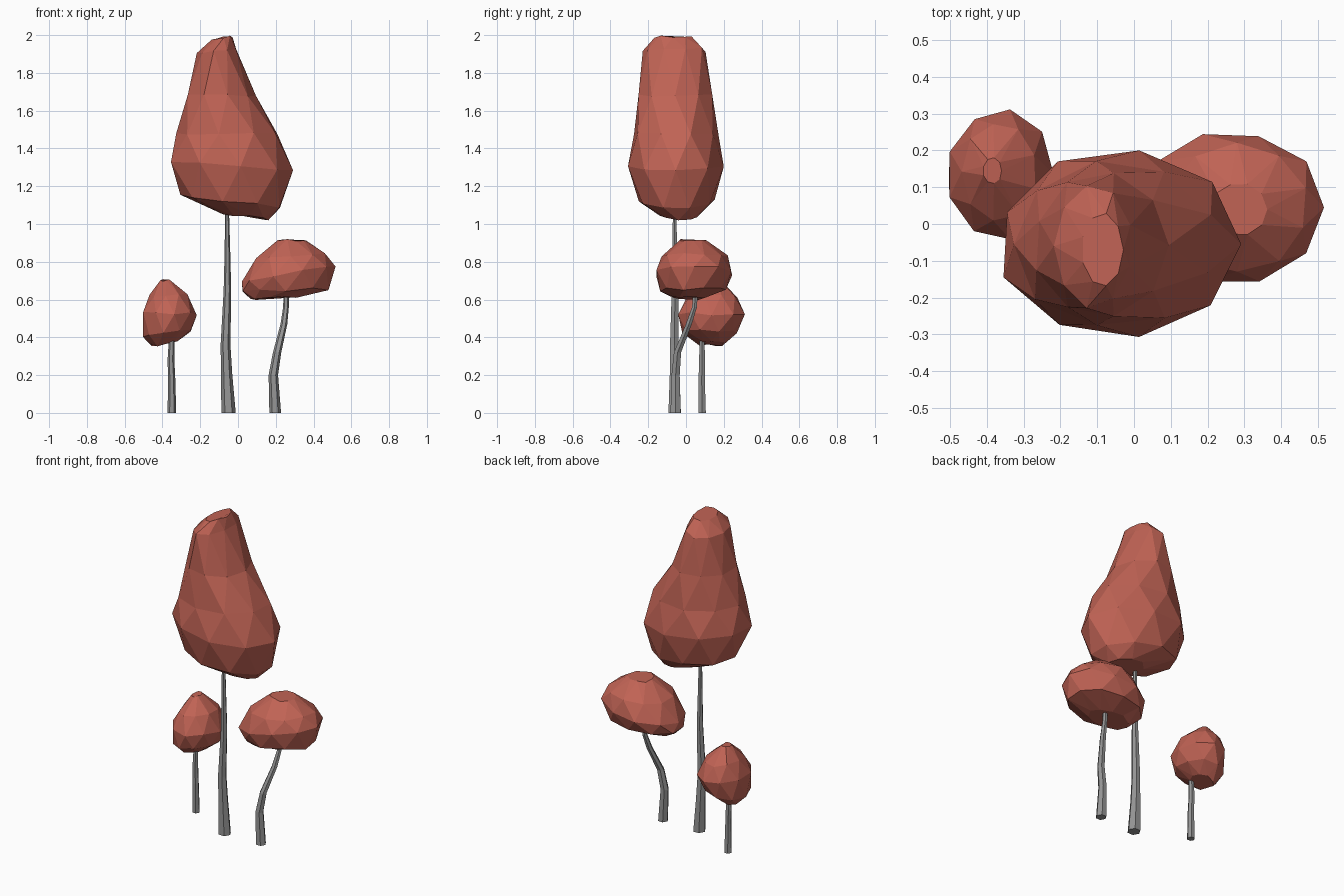
import bpy, bmesh, math, random
from mathutils import Vector

if "Cube" in bpy.data.objects:
    bpy.data.objects.remove(bpy.data.objects["Cube"])

random.seed(4)


def material(name, rgb):
    m = bpy.data.materials.new(name)
    m.diffuse_color = (*rgb, 1)
    m.use_nodes = True
    m.node_tree.nodes["Principled BSDF"].inputs["Base Color"].default_value = m.diffuse_color
    return m


RED = material("foliage red", (0.53, 0.125, 0.09))
GREY = material("bark grey", (0.30, 0.30, 0.30))


def finish(name, bm, mat):
    bmesh.ops.recalc_face_normals(bm, faces=bm.faces)
    me = bpy.data.meshes.new(name)
    bm.to_mesh(me)
    bm.free()
    me.materials.append(mat)
    ob = bpy.data.objects.new(name, me)
    bpy.context.collection.objects.link(ob)


def canopy(name, rings, n, jitter):
    """Faceted crown: each ring is z, x min, x max, y min, y max, slope along x."""
    bm = bmesh.new()
    loops = []
    for k, (z, x0, x1, y0, y1, slope) in enumerate(rings):
        cx, cy, rx, ry = (x0 + x1) / 2, (y0 + y1) / 2, (x1 - x0) / 2, (y1 - y0) / 2
        loop = []
        for i in range(n):
            a = math.tau * (i + 0.5 * (k % 2)) / n
            s = 1.015 + random.uniform(-jitter, jitter)
            dx, dy = rx * math.cos(a) * s, ry * math.sin(a) * s
            dz = slope * dx + random.uniform(-jitter, jitter) * 0.3
            loop.append(bm.verts.new((cx + dx, cy + dy, z + dz)))
        loops.append(loop)
    # triangle bands between the staggered rings
    for k in range(len(loops) - 1):
        a, b = loops[k], loops[k + 1]
        for i in range(n):
            j = (i + 1) % n
            if k % 2 == 0:
                bm.faces.new((a[i], a[j], b[i]))
                bm.faces.new((a[j], b[j], b[i]))
            else:
                bm.faces.new((a[i], a[j], b[j]))
                bm.faces.new((a[i], b[j], b[i]))
    bm.faces.new(loops[0][::-1])
    bm.faces.new(loops[-1])
    # merge nearly flat neighbours into bigger facets
    bmesh.ops.dissolve_limit(bm, angle_limit=math.radians(9),
                             verts=bm.verts, edges=bm.edges)
    finish(name, bm, RED)


def trunk(name, path, n=6):
    """Bent tapering stem: each point is x, y, z, radius."""
    bm = bmesh.new()
    loops = [[bm.verts.new((x + r * math.cos(math.tau * i / n),
                            y + r * math.sin(math.tau * i / n), z))
              for i in range(n)] for x, y, z, r in path]
    for a, b in zip(loops, loops[1:]):
        for i in range(n):
            j = (i + 1) % n
            bm.faces.new((a[i], a[j], b[j], b[i]))
    bm.faces.new(loops[0][::-1])
    bm.faces.new(loops[-1])
    finish(name, bm, GREY)


# tall middle tree
canopy("tall_canopy", [
    (1.04, -0.08, 0.16, -0.14, 0.06, -0.12),
    (1.12, -0.30, 0.23, -0.25, 0.15, -0.12),
    (1.31, -0.365, 0.28, -0.31, 0.20, -0.08),
    (1.48, -0.325, 0.215, -0.28, 0.17, 0),
    (1.68, -0.27, 0.095, -0.25, 0.135, 0),
    (1.92, -0.215, -0.005, -0.225, 0.105, 0.12),
    (1.985, -0.14, -0.03, -0.17, 0.03, 0.15)], 9, 0.025)
trunk("tall_trunk", [
    (-0.05, -0.06, 0, 0.038), (-0.06, -0.06, 0.20, 0.030),
    (-0.066, -0.062, 0.36, 0.026), (-0.056, -0.058, 0.65, 0.020),
    (-0.056, -0.06, 0.85, 0.015), (-0.058, -0.06, 1.09, 0.010)])

# flat right tree
canopy("flat_canopy", [
    (0.61, 0.07, 0.33, -0.07, 0.10, 0.05),
    (0.65, 0.02, 0.485, -0.13, 0.21, 0.03),
    (0.74, 0.02, 0.508, -0.16, 0.25, 0.16),
    (0.83, 0.09, 0.47, -0.13, 0.215, 0.06),
    (0.915, 0.21, 0.36, -0.03, 0.11, 0.03)], 10, 0.025)
trunk("flat_trunk", [
    (0.197, -0.055, 0, 0.031), (0.187, -0.055, 0.20, 0.025),
    (0.207, -0.045, 0.32, 0.022), (0.243, 0.015, 0.47, 0.018),
    (0.254, 0.045, 0.56, 0.015), (0.255, 0.05, 0.64, 0.014)])

# small left tree
canopy("small_canopy", [
    (0.365, -0.46, -0.32, 0.07, 0.20, 0.12),
    (0.42, -0.50, -0.245, -0.02, 0.27, 0.15),
    (0.53, -0.505, -0.22, -0.04, 0.31, -0.05),
    (0.62, -0.465, -0.265, 0.01, 0.275, 0),
    (0.70, -0.41, -0.36, 0.11, 0.18, 0)], 9, 0.03)
trunk("small_trunk", [
    (-0.35, 0.085, 0, 0.023), (-0.351, 0.083, 0.18, 0.019),
    (-0.355, 0.085, 0.28, 0.018), (-0.35, 0.085, 0.42, 0.014)])
